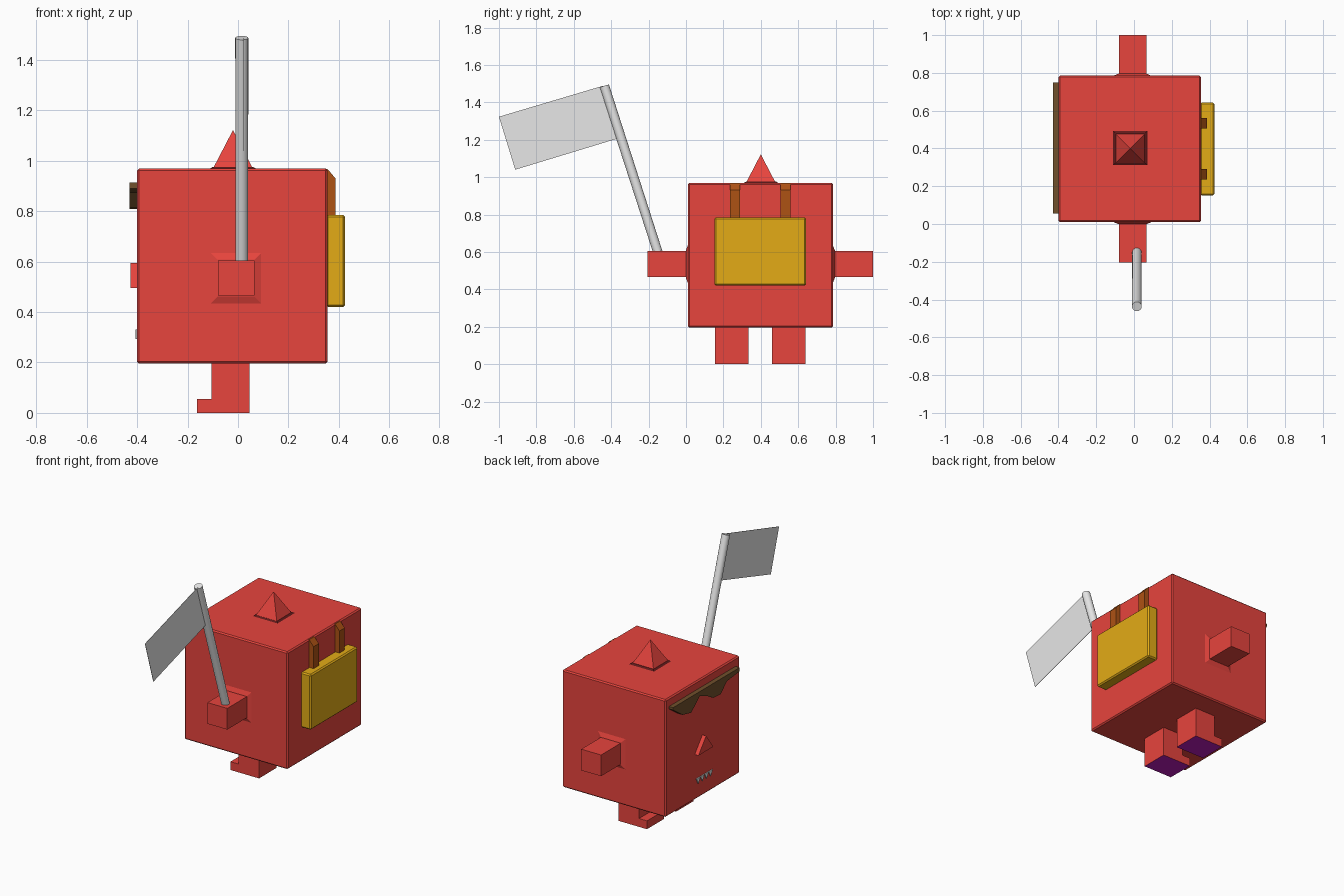
import bpy, bmesh
from mathutils import Vector

cube = bpy.data.objects.get("Cube")
if cube:
    bpy.data.objects.remove(cube, do_unlink=True)


def material(name, r, g, b):
    m = bpy.data.materials.new(name)
    m.use_nodes = True
    m.diffuse_color = (r, g, b, 1)
    m.node_tree.nodes["Principled BSDF"].inputs["Base Color"].default_value = (r, g, b, 1)
    return m


RED = material("red", .8, .058, .047)
DARK_RED = material("dark red", .12, .01, .01)
YELLOW = material("mustard yellow", .77, .41, .008)
BROWN = material("strap brown", .42, .085, .007)
DARK_BROWN = material("dark brown", .16, .08, .025)
PURPLE = material("purple", .5, .01, .5)
GREY = material("light grey", .8, .8, .8)


def finish(name, bm, *mats):
    bmesh.ops.recalc_face_normals(bm, faces=bm.faces)
    mesh = bpy.data.meshes.new(name)
    bm.to_mesh(mesh)
    bm.free()
    for m in mats:
        mesh.materials.append(m)
    obj = bpy.data.objects.new(name, mesh)
    bpy.context.collection.objects.link(obj)
    return obj


def box(name, lo, hi, mat, bevel=0):
    bm = bmesh.new()
    bmesh.ops.create_cube(bm, size=1)
    lo, hi = Vector(lo), Vector(hi)
    for v in bm.verts:
        v.co = (lo + hi) / 2 + v.co * (hi - lo)
    obj = finish(name, bm, mat)
    if bevel:
        mod = obj.modifiers.new("bevel", 'BEVEL')
        mod.width, mod.segments = bevel, 1
    return obj


def prism(name, points, axis, start, depth, *mats):
    """Extrude a 2D outline along x (points are y, z) or y (points are x, z)."""
    bm = bmesh.new()
    place = (lambda p: (start, *p)) if axis == 'x' else (lambda p: (p[0], start, p[1]))
    face = bm.faces.new([bm.verts.new(place(p)) for p in points])
    if depth:
        out = bmesh.ops.extrude_face_region(bm, geom=[face])
        move = (depth, 0, 0) if axis == 'x' else (0, depth, 0)
        bmesh.ops.translate(bm, vec=move, verts=[v for v in out["geom"] if isinstance(v, bmesh.types.BMVert)])
    return finish(name, bm, *mats)


def frustum(name, centre, direction, half_base, half_top, height, mat):
    """Square tapered block pointing along a direction."""
    bm = bmesh.new()
    root2 = 2 ** .5
    bmesh.ops.create_cone(bm, cap_ends=True, segments=4, radius1=half_base * root2,
                          radius2=half_top * root2, depth=height)
    d = Vector(direction)
    turn = d.to_track_quat('Z', 'Y')
    # Square the four-sided cone to the axes before turning it
    corner = next(v.co for v in bm.verts if v.co.z < 0)
    if abs(corner.x) < .001 or abs(corner.y) < .001:
        from mathutils import Matrix
        bmesh.ops.rotate(bm, verts=bm.verts, matrix=Matrix.Rotation(3.14159265 / 4, 3, 'Z'))
    for v in bm.verts:
        v.co = Vector(centre) + turn @ (v.co + Vector((0, 0, height / 2)))
    return finish(name, bm, mat)


# Body
box("body", (-.4, .01, .195), (.355, .785, .97), RED, .008)

# Head spike and its dark rim
frustum("spike_rim", (-.02, .402, .967), (0, 0, 1), .096, .08, .009, DARK_RED)
frustum("spike", (-.02, .4, .972), (0, 0, 1), .078, 0, .15, RED)

# Arms with flared roots
for side, root, tip in (("front", .012, -.205), ("back", .783, 1.0)):
    box(side + "_arm", (-.08, min(root, tip), .465), (.065, max(root, tip), .605), RED)
    out = 1 if tip > root else -1
    frustum(side + "_arm_root", (-.008, root, .535), (0, out, 0), .105, .073, .013, RED)

# Legs with toes and purple soles
leg_profile = [(-.163, 0), (.045, 0), (.045, .2), (-.105, .2), (-.105, .055), (-.163, .055)]
for side, y in (("front", .155), ("back", .46)):
    leg = prism(side + "_leg", leg_profile, 'y', y, .18, RED, PURPLE)
    for f in leg.data.polygons:
        f.material_index = int(f.normal.z < -.9 and f.center.z < .01)

# Backpack and straps
box("backpack", (.35, .152, .42), (.425, .642, .785), YELLOW, .008)
strap_profile = [(.35, .75), (.387, .75), (.387, .93), (.355, .968), (.35, .968)]
for side, y in (("front", .235), ("back", .505)):
    prism(side + "_strap", strap_profile, 'y', y, .055, BROWN)

# Zigzag brow
brow = [(.75, .915), (.75, .9), (.65, .83), (.56, .81), (.47, .885), (.4, .86),
        (.33, .82), (.25, .815), (.19, .875), (.055, .89), (.055, .915)]
prism("zigzag_brow", brow, 'x', -.43, .035, DARK_BROWN)

# Nose
prism("nose", [(.48, .495), (.325, .495), (.4, .595)], 'x', -.427, .03, RED)

# Teeth
for i in range(4):
    y = .3 + i * .043
    prism(f"tooth_{i + 1}", [(y, .33), (y + .04, .33), (y + .02, .293)], 'x', -.406, .008, GREY)

# Flag pole
base, top = Vector((.015, -.138, .56)), Vector((.015, -.437, 1.488))
bm = bmesh.new()
bmesh.ops.create_cone(bm, cap_ends=True, segments=16, radius1=.025, radius2=.026, depth=(top - base).length)
turn = (top - base).to_track_quat('Z', 'Y')
for v in bm.verts:
    v.co = (base + top) / 2 + turn @ v.co
for f in bm.faces:
    f.smooth = len(f.verts) == 4
pole = finish("flag_pole", bm, GREY)
for e in pole.data.edges:
    a, b = (pole.data.vertices[i].co for i in e.vertices)
    e.use_edge_sharp = (a - b).length < .1

# Flag cloth
prism("flag", [(-.445, 1.488), (-1, 1.323), (-.913, 1.04), (-.37, 1.205)], 'x', .02, .002, GREY)
